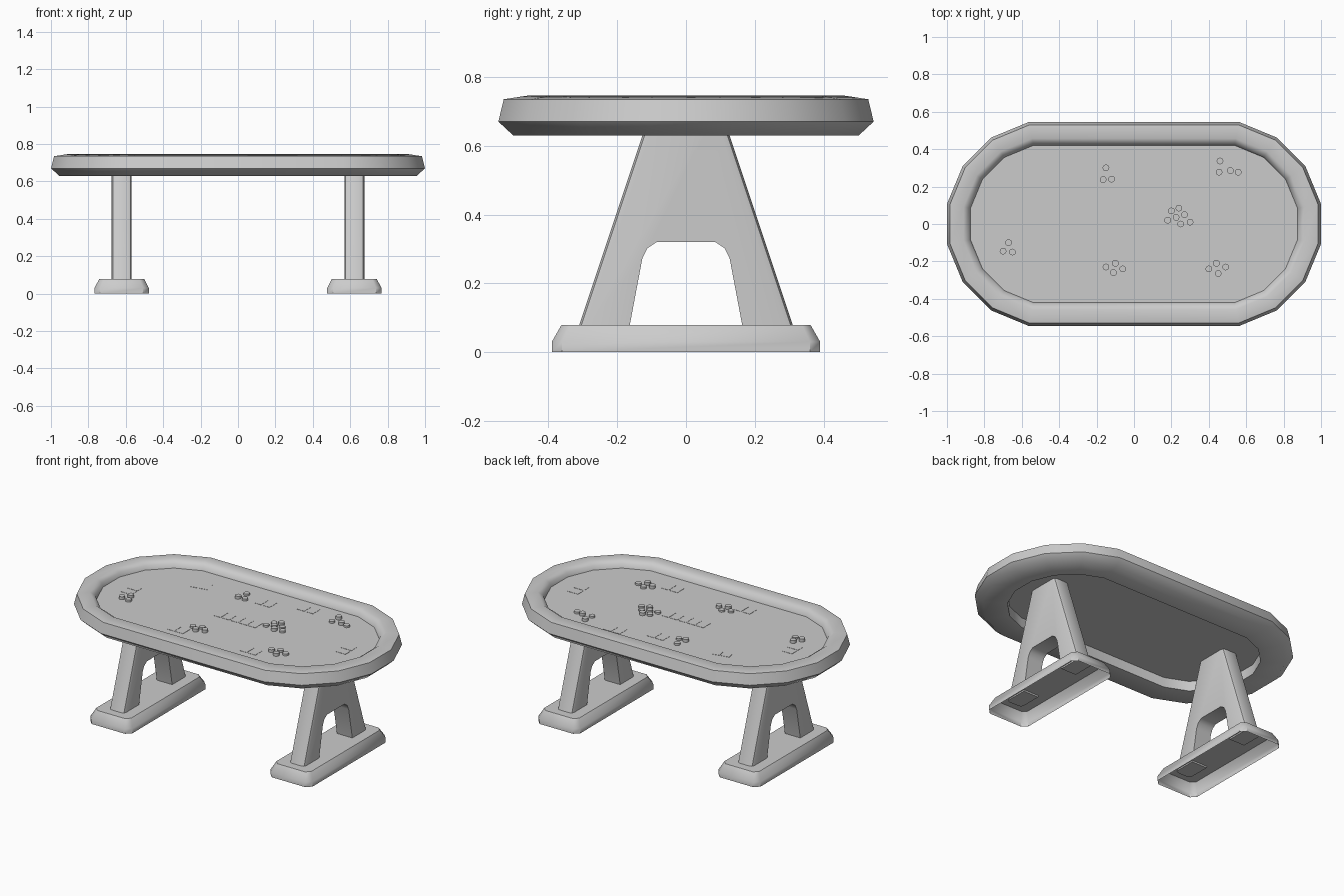
import bpy, bmesh, math

if "Cube" in bpy.data.objects:
    bpy.data.objects.remove(bpy.data.objects["Cube"])


def finish(name, bm, smooth=None):
    bmesh.ops.recalc_face_normals(bm, faces=bm.faces)
    me = bpy.data.meshes.new(name)
    bm.to_mesh(me)
    bm.free()
    ob = bpy.data.objects.new(name, me)
    bpy.context.collection.objects.link(ob)
    if smooth:
        bpy.ops.object.select_all(action='DESELECT')
        ob.select_set(True)
        bpy.context.view_layer.objects.active = ob
        bpy.ops.object.shade_smooth_by_angle(angle=math.radians(smooth))
    return ob


def loft(bm, rings, closed=False, cap_top=False):
    """Skin a series of rings with quads."""
    loops = [[bm.verts.new(p) for p in r] for r in rings]
    n = len(loops[0])
    for k in range(len(loops) if closed else len(loops) - 1):
        a, b = loops[k], loops[(k + 1) % len(loops)]
        for i in range(n):
            j = (i + 1) % n
            bm.faces.new((a[i], a[j], b[j], b[i]))
    if cap_top:
        bm.faces.new(loops[-1])


def oval(r, z):
    """Sixteen-sided circle pulled apart along x."""
    pts = []
    for i in range(16):
        a = math.radians(11.25 + 22.5 * i)
        c = math.cos(a)
        pts.append((r * c + math.copysign(0.454, c), r * math.sin(a), z))
    return pts


def chamfered(hx, hy, c, x0, z):
    pts = [(hx, -hy + c), (hx, hy - c), (hx - c, hy), (-hx + c, hy),
           (-hx, hy - c), (-hx, -hy + c), (-hx + c, -hy), (hx - c, -hy)]
    return [(x + x0, y, z) for x, y in pts]


# padded rail
bm = bmesh.new()
profile = [(0.428, 0.698), (0.436, 0.725), (0.466, 0.746), (0.54, 0.735),
           (0.556, 0.67), (0.512, 0.63), (0.37, 0.63), (0.37, 0.692)]
loft(bm, [oval(r, z) for r, z in profile], closed=True)
finish("padded_rail", bm, 45)

# playing surface
bm = bmesh.new()
loft(bm, [oval(0.43, 0.692), oval(0.43, 0.70)], cap_top=True)
bm.faces.new([v for v in bm.verts if v.co.z < 0.695])
finish("playing_surface", bm)

# legs and feet
half = [(0.313, 0.07), (0.105, 0.694)]
arch = [(0.085, 0.32), (0.112, 0.302), (0.127, 0.272), (0.165, 0.07)]
outline = (half + [(-y, z) for y, z in reversed(half)]
           + [(-y, z) for y, z in reversed(arch)] + arch)
for side, x0 in (("left", -0.622), ("right", 0.622)):
    bm = bmesh.new()
    face = bm.faces.new([bm.verts.new((x0 - 0.053, y, z)) for y, z in outline])
    ext = bmesh.ops.extrude_face_region(bm, geom=[face], use_keep_orig=True)
    new = [v for v in ext["geom"] if isinstance(v, bmesh.types.BMVert)]
    bmesh.ops.translate(bm, verts=new, vec=(0.106, 0, 0))
    slanted = [e for e in bm.edges
               if abs(e.verts[0].co.z - e.verts[1].co.z) > 0.5]
    bmesh.ops.bevel(bm, geom=slanted, offset=0.02, segments=2,
                    profile=0.5, affect='EDGES')
    finish(side + "_leg", bm, 40)

    # hollow foot, open underneath
    bm = bmesh.new()
    loft(bm, [chamfered(0.145, 0.39, 0.03, x0, 0.0),
              chamfered(0.145, 0.39, 0.03, x0, 0.03),
              chamfered(0.12, 0.362, 0.025, x0, 0.079)], cap_top=True)
    finish(side + "_foot", bm, 40)

# chip groups: position, height
chips = [(-0.15, 0.30), (-0.165, 0.237), (-0.12, 0.24),
         (0.46, 0.337), (0.455, 0.277), (0.515, 0.285), (0.557, 0.277),
         (-0.06, -0.24), (-0.10, -0.21), (-0.11, -0.26), (-0.15, -0.23),
         (0.40, -0.24), (0.44, -0.21), (0.45, -0.265), (0.49, -0.23),
         (-0.67, -0.10), (-0.65, -0.15), (-0.70, -0.145),
         (0.20, 0.07), (0.24, 0.085), (0.18, 0.02), (0.225, 0.035),
         (0.27, 0.05), (0.25, 0.0), (0.30, 0.01)]
bm = bmesh.new()
for i, (x, y) in enumerate(chips):
    h = 0.012 + 0.006 * (i % 2)
    ring = [(x + 0.018 * math.cos(i * math.pi / 6),
             y + 0.018 * math.sin(i * math.pi / 6)) for i in range(12)]
    loft(bm, [[(a, b, 0.70) for a, b in ring],
              [(a, b, 0.70 + h) for a, b in ring]], cap_top=True)
finish("chips", bm, 40)

# playing cards: centre and turn
cards = [(-0.12 + 0.06 * i, 0.0, 0) for i in range(5)]
for x, y, a in ((-0.43, 0.25, 0.2), (0.25, 0.34, 0), (0.0, 0.27, 0),
                (-0.2, -0.3, 0), (0.3, -0.3, 0), (0.73, 0.02, 1.57),
                (-0.72, -0.02, 1.57)):
    cards += [(x - 0.03 * math.cos(a), y - 0.03 * math.sin(a), a),
              (x + 0.03 * math.cos(a), y + 0.03 * math.sin(a), a)]
bm = bmesh.new()
for x, y, a in cards:
    c, s = math.cos(a), math.sin(a)
    rect = [(x + u * c - v * s, y + u * s + v * c)
            for u, v in ((-.025, -.036), (.025, -.036), (.025, .036), (-.025, .036))]
    loft(bm, [[(p, q, 0.70) for p, q in rect],
              [(p, q, 0.7015) for p, q in rect]], cap_top=True)
finish("playing_cards", bm)
